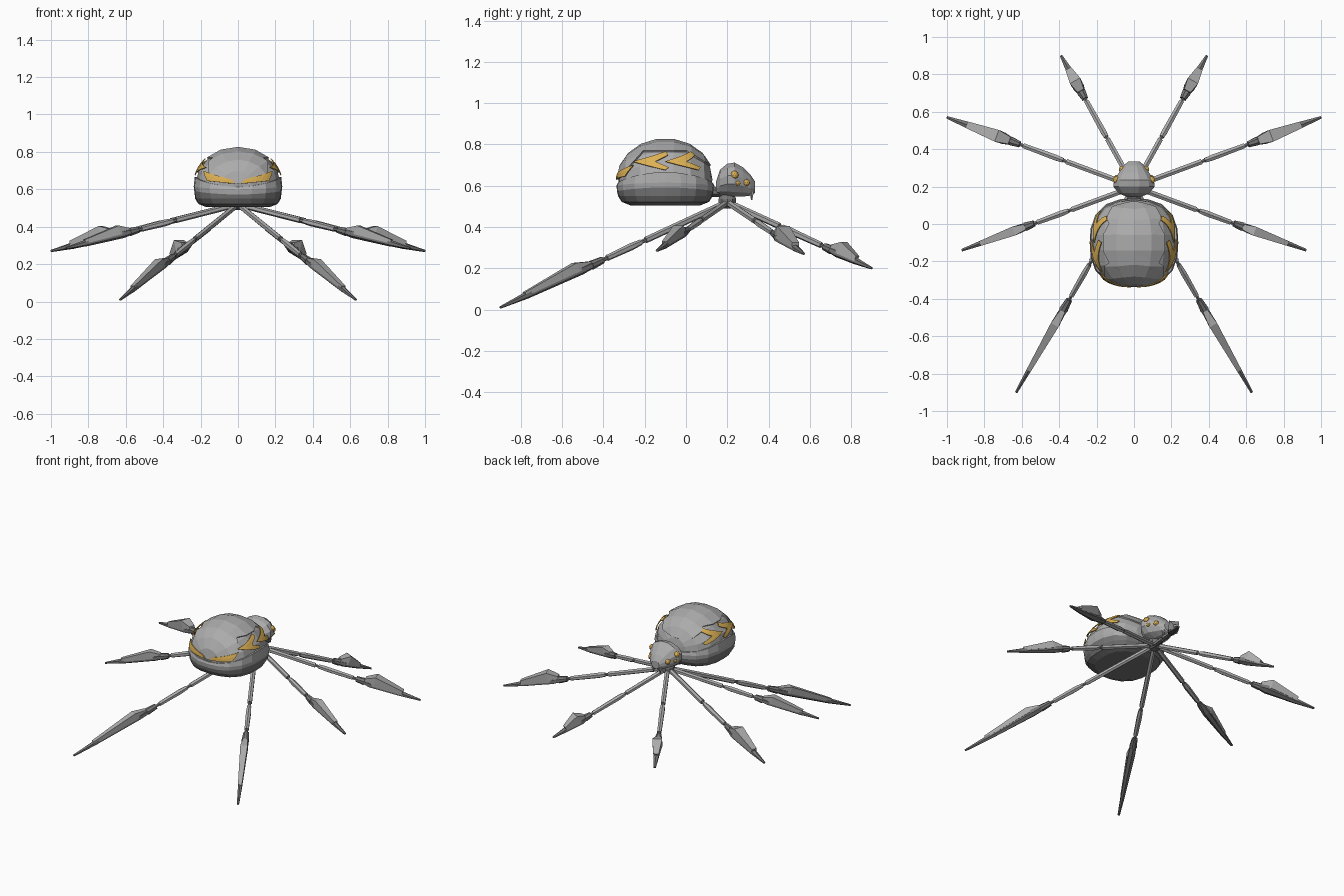
import bpy, bmesh, math
from mathutils import Matrix, Vector

cube = bpy.data.objects.get("Cube")
if cube:
    bpy.data.objects.remove(cube, do_unlink=True)


def material(name, color):
    m = bpy.data.materials.new(name)
    m.use_nodes = True
    m.diffuse_color = (*color, 1)
    m.node_tree.nodes["Principled BSDF"].inputs["Base Color"].default_value = (*color, 1)
    return m


GREY = material("steel grey", (0.41, 0.41, 0.41))
DARK = material("dark grey", (0.18, 0.18, 0.18))
GOLD = material("gold", (0.72, 0.44, 0.09))
CENTRE = Vector((0, -0.10, 0.63))      # middle of the abdomen
HUB = Vector((0, 0.20, 0.52))          # where all legs meet


def finish(name, bm, mat, thickness=0):
    bmesh.ops.recalc_face_normals(bm, faces=bm.faces)
    mesh = bpy.data.meshes.new(name)
    bm.to_mesh(mesh)
    bm.free()
    mesh.materials.append(mat)
    ob = bpy.data.objects.new(name, mesh)
    bpy.context.collection.objects.link(ob)
    if thickness:
        mod = ob.modifiers.new("thickness", "SOLIDIFY")
        mod.thickness = thickness
    return ob


def bridge(bm, rings):
    n = len(rings[0])
    for a, b in zip(rings, rings[1:]):
        for i in range(n):
            j = (i + 1) % n
            bm.faces.new((a[i], a[j], b[j], b[i]))
    bm.faces.new(rings[0])
    bm.faces.new(rings[-1])


def loft(name, stations, sides, matrix, mat=GREY):
    """Stations along local x: position, half width, half height, z offset."""
    bm = bmesh.new()
    rings = []
    for x, w, h, z in stations:
        ring = []
        for i in range(sides):
            a = 2 * math.pi * (i + 0.5) / sides
            ring.append(bm.verts.new(matrix @ Vector((x, w * math.cos(a), z + h * math.sin(a)))))
        rings.append(ring)
    bridge(bm, rings)
    return finish(name, bm, mat)


def squarish(x, y, n=2.6):
    """Swell a round plan into a rounded square."""
    h = math.hypot(x, y)
    if h < 1e-6:
        return x, y
    f = h / (abs(x) ** n + abs(y) ** n) ** (1 / n)
    return x * f, y * f


def dome(radius, height):
    bm = bmesh.new()
    bmesh.ops.create_uvsphere(bm, u_segments=16, v_segments=9, radius=1,
                              matrix=Matrix.Rotation(math.pi / 2, 4, 'X'))
    for v in bm.verts:
        x, y = squarish(v.co.x, v.co.y)
        v.co = CENTRE + Vector((x * radius, y * radius, v.co.z * height))
    return bm


def cut(bm, co, no, clear=False):
    bmesh.ops.bisect_plane(bm, geom=bm.verts[:] + bm.edges[:] + bm.faces[:],
                           plane_co=co, plane_no=no, clear_inner=clear)


# Abdomen: inner dome
bm = dome(0.228, 0.19)
cut(bm, (0, 0, 0.58), (0, 0, 1), True)
finish("abdomen_core", bm, GREY)

# Abdomen: raised upper shell with an arched rim
bm = dome(0.236, 0.2)
lines = ((1.1, 0.998), (0.0, 0.77), (-0.6, 0.772))   # rim: z = slope * y + height
for slope, height in lines:
    cut(bm, (0, 0, height), (0, -slope, 1))
low = []
for f in bm.faces:
    c = f.calc_center_median()
    if c.z < min(s * c.y + h for s, h in lines):
        low.append(f)
bmesh.ops.delete(bm, geom=low, context='FACES')
finish("abdomen_upper_shell", bm, GREY, 0.012)


# Abdomen: hull in two bands, edges higher at the flanks
def hull(name, profile, mat):
    bm = bmesh.new()
    rings = []
    for r, z, lift in profile:
        ring = []
        for i in range(20):
            a = 2 * math.pi * i / 20
            x, y = squarish(math.sin(a), -math.cos(a))
            ring.append(bm.verts.new((x * r, CENTRE.y + y * r, z + lift * math.sin(a) ** 2)))
        rings.append(ring)
    bridge(bm, rings)
    finish(name, bm, mat)


hull("abdomen_belly", ((0.17, 0.505, 0), (0.212, 0.522, 0), (0.229, 0.55, 0),
                       (0.234, 0.572, 0.02)), DARK)
hull("abdomen_lower_shell", ((0.234, 0.572, 0.02), (0.237, 0.60, 0.015),
                             (0.231, 0.612, 0.055), (0.20, 0.612, 0.055)), GREY)


# Gold markings wrapped round the abdomen; corners are (degrees from the rear, z)
def on_abdomen(deg, z, side):
    r = 0.239 * math.sqrt(1 - ((z - CENTRE.z) / 0.2) ** 2)
    a = math.radians(deg)
    x, y = squarish(math.sin(a), -math.cos(a))
    return Vector((side * x * r, CENTRE.y + y * r, z))


def marking(name, corners, side):
    a, b, c, d = (Vector(p) for p in corners)
    bm = bmesh.new()
    n = 6
    grid = []
    for i in range(n + 1):
        p, q = a.lerp(b, i / n), d.lerp(c, i / n)
        grid.append([bm.verts.new(on_abdomen(*p.lerp(q, j / 2), side)) for j in range(3)])
    for u, v in zip(grid, grid[1:]):
        for j in range(2):
            bm.faces.new((u[j], v[j], v[j + 1], u[j + 1]))
    finish(name, bm, GOLD, 0.005)


for side, label in ((1, "left"), (-1, "right")):
    marking("rear_stripe_" + label, ((4, 0.630), (40, 0.645), (50, 0.70), (8, 0.652)), side)
    for k, (tip, notch, end) in enumerate(((48, 77, 94), (90, 117, 134))):
        for arm, outer, inner in (("upper", 0.766, 0.75), ("lower", 0.676, 0.69)):
            marking(f"chevron_{k + 1}_{arm}_{label}",
                    ((tip, 0.718), (end - 4, outer), (end, inner), (notch, 0.718)), side)

# Head: cross-sections from neck to face
sections = ((0.145, 0.04, 0.62, 0.56), (0.165, 0.085, 0.68, 0.552), (0.20, 0.115, 0.709, 0.548),
            (0.235, 0.11, 0.715, 0.545), (0.275, 0.083, 0.692, 0.545),
            (0.312, 0.058, 0.655, 0.55), (0.335, 0.03, 0.62, 0.565))
forward = Matrix.Rotation(math.pi / 2, 4, 'Z')
loft("head", [(y, w, (t - b) / 2, (t + b) / 2) for y, w, t, b in sections], 12, forward)
loft("neck", [(0.08, 0.04, 0.03, 0.57), (0.18, 0.035, 0.025, 0.57)], 8, forward, DARK)

# Hub under the head
upward = Matrix.Translation((0, HUB.y, 0)) @ Matrix.Rotation(-math.pi / 2, 4, 'Y')
loft("leg_hub", [(0.49, 0.025, 0.025, 0), (0.505, 0.045, 0.045, 0),
                 (0.535, 0.045, 0.045, 0), (0.57, 0.03, 0.03, 0)], 10, upward, DARK)

for side, label in ((1, "left"), (-1, "right")):
    # Eyes and fangs
    for k, (x, y, z, r) in enumerate(((0.094, 0.235, 0.652, 0.02), (0.092, 0.25, 0.612, 0.013),
                                      (0.064, 0.292, 0.615, 0.018))):
        bm = bmesh.new()
        bmesh.ops.create_icosphere(bm, subdivisions=2, radius=r,
                                   matrix=Matrix.Translation((side * x, y, z)))
        finish(f"eye_{k + 1}_{label}", bm, GOLD)
    fang = Matrix.Translation((side * 0.025, 0.318, 0)) @ Matrix.Rotation(-math.pi / 2, 4, 'Y')
    loft("fang_" + label, [(0.53, 0.003, 0.003, 0), (0.56, 0.01, 0.01, 0),
                           (0.60, 0.012, 0.012, 0)], 6, fang)

    # Legs: foot position, blade half width, plate height, where the blade starts
    for k, (x, y, z, w, top, s) in enumerate(((0.39, 0.90, 0.20, 0.034, 0.062, 0.73),
                                              (1.0, 0.57, 0.27, 0.036, 0.066, 0.67),
                                              (0.92, -0.14, 0.285, 0.027, 0.05, 0.64),
                                              (0.63, -0.90, 0.01, 0.025, 0.046, 0.61))):
        along = Vector((side * x, y, z)) - HUB
        length = along.length
        along.normalize()
        across = Vector((0, 0, 1)).cross(along).normalized()
        frame = Matrix((along, across, along.cross(across))).transposed().to_4x4()
        frame.translation = HUB

        def piece(part, stations, sides, mat=GREY):
            loft(f"leg_{k + 1}_{part}_{label}",
                 [(t * length, a, b, c) for t, a, b, c in stations], sides, frame, mat)

        piece("thigh", ((0.02, 0.016, 0.016, 0), (0.36, 0.016, 0.016, 0)), 6)
        piece("pins", ((0.34, 0.010, 0.010, 0), (s, 0.010, 0.010, 0)), 6, DARK)
        piece("shin", ((0.38, 0.014, 0.014, 0), (0.42, 0.018, 0.018, 0),
                       (s - 0.08, 0.015, 0.015, 0)), 6)
        piece("ankle", ((s - 0.06, 0.018, 0.018, 0), (s - 0.01, 0.025, 0.023, 0)), 8, DARK)
        piece("blade", ((s - 0.02, 0.022, 0.018, 0), (s + 0.03, w, 0.024, 0),
                        (0.88, w * 0.6, 0.018, 0), (1.0, 0.008, 0.006, 0)), 6, DARK)
        piece("blade_plate", ((s - 0.01, w * 0.8, top * 0.35, top * 0.2),
                              (s + 0.05, w * 1.3, top * 0.7, top * 0.5),
                              (0.89, w * 0.7, top * 0.3, top * 0.2)), 4)
